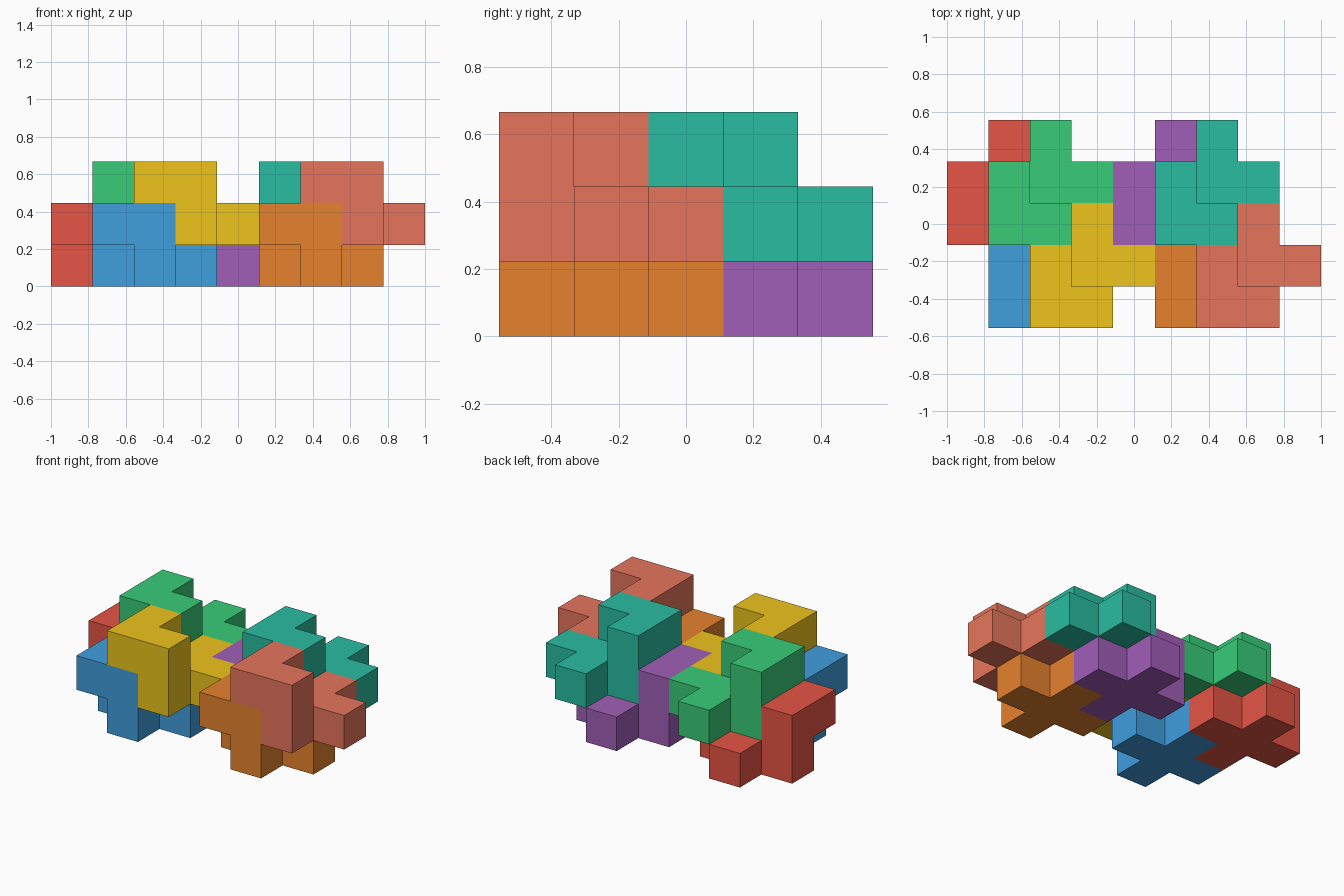
import bpy
import bmesh
from mathutils import Color, Vector

if "Cube" in bpy.data.objects:
    bpy.data.objects.remove(bpy.data.objects["Cube"])

U = 2 / 9                          # edge of one unit cube
ORIGIN = Vector((-4.5, -2.5, 0))   # grid corner, in cubes

# One puzzle piece: a plus-shaped lower layer and an L-shaped upper layer
PLUS = [(1, 1, 0), (0, 1, 0), (2, 1, 0), (1, 0, 0), (1, 2, 0)]
ELL = [(0, 0, 1), (0, 1, 1), (1, 0, 1)]
CELLS = set(PLUS + ELL)


def face_corners(cell, axis, side):
    """Corners of one cube face, wound so that the normal points outward."""
    a, b = (axis + 1) % 3, (axis + 2) % 3
    corners = []
    for da, db in ((0, 0), (1, 0), (1, 1), (0, 1)):
        p = list(cell)
        p[axis] += side
        p[a] += da
        p[b] += db
        corners.append(tuple(p))
    return corners if side else corners[::-1]


def make_piece(name, color, offset):
    bm = bmesh.new()
    verts = {}
    for cell in sorted(CELLS):
        for axis in range(3):
            for side in (0, 1):
                near = list(cell)
                near[axis] += 1 if side else -1
                if tuple(near) in CELLS:
                    continue
                ring = []
                for p in face_corners(cell, axis, side):
                    if p not in verts:
                        verts[p] = bm.verts.new((Vector(p) + Vector(offset) + ORIGIN) * U)
                    ring.append(verts[p])
                bm.faces.new(ring)
    # Merge the unit squares into large flat faces
    bmesh.ops.dissolve_limit(bm, angle_limit=0.01, verts=bm.verts, edges=bm.edges)
    mesh = bpy.data.meshes.new(name)
    bm.to_mesh(mesh)
    bm.free()
    mat = bpy.data.materials.new(name + "_paint")
    mat.diffuse_color = (*Color(color).from_srgb_to_scene_linear(), 1)
    mat.use_nodes = True
    mat.node_tree.nodes["Principled BSDF"].inputs["Base Color"].default_value = mat.diffuse_color
    mesh.materials.append(mat)
    obj = bpy.data.objects.new(name, mesh)
    bpy.context.collection.objects.link(obj)


# Lower pieces (z = 0) and the interlocking upper pieces (z = 1), sRGB colours
PIECES = [
    ("red_piece", (0.90, 0.33, 0.27), (0, 2, 0)),
    ("blue_piece", (0.25, 0.62, 0.87), (1, 0, 0)),
    ("purple_piece", (0.63, 0.37, 0.72), (4, 2, 0)),
    ("orange_piece", (0.90, 0.51, 0.18), (5, 0, 0)),
    ("green_piece", (0.22, 0.80, 0.47), (1, 2, 1)),
    ("yellow_piece", (0.93, 0.77, 0.11), (2, 0, 1)),
    ("teal_piece", (0.16, 0.74, 0.63), (5, 2, 1)),
    ("coral_piece", (0.90, 0.46, 0.36), (6, 0, 1)),
]
for name, color, offset in PIECES:
    make_piece(name, color, offset)
